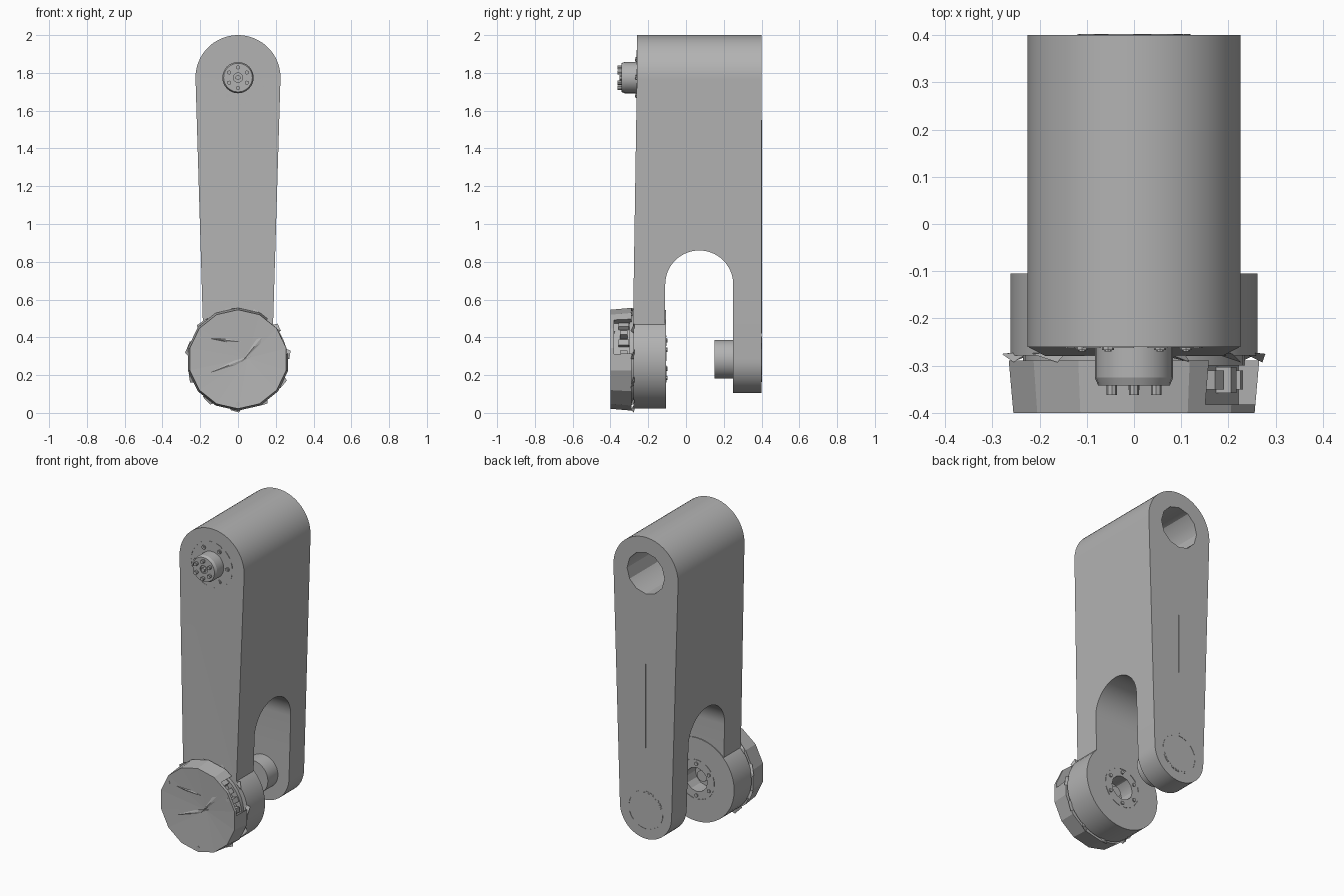
import bpy, bmesh, math, random
from mathutils import Matrix, Vector

random.seed(4)
if "Cube" in bpy.data.objects:
    bpy.data.objects.remove(bpy.data.objects["Cube"], do_unlink=True)

GREY = bpy.data.materials.new("plain grey")
GREY.use_nodes = True
TONE = (0.45, 0.45, 0.45, 1)
GREY.diffuse_color = TONE
GREY.node_tree.nodes["Principled BSDF"].inputs["Base Color"].default_value = TONE

TOP_Z, LOW_Z = 1.775, 0.284   # the two joint axes


def finish(name, bm):
    """Turn a bmesh into a grey object."""
    bmesh.ops.recalc_face_normals(bm, faces=bm.faces)
    mesh = bpy.data.meshes.new(name)
    bm.to_mesh(mesh)
    bm.free()
    obj = bpy.data.objects.new(name, mesh)
    bpy.context.collection.objects.link(obj)
    mesh.materials.append(GREY)
    return obj


def prism(points, push):
    """Extrude a closed 3D outline along a vector."""
    bm = bmesh.new()
    face = bm.faces.new([bm.verts.new(p) for p in points])
    new = bmesh.ops.extrude_face_region(bm, geom=[face])["geom"]
    bmesh.ops.translate(bm, vec=push, verts=[v for v in new if isinstance(v, bmesh.types.BMVert)])
    return bm


def arc(r, a0, a1, n):
    step = math.radians(a1 - a0) / n
    return [(r * math.cos(math.radians(a0) + i * step),
             r * math.sin(math.radians(a0) + i * step)) for i in range(n + 1)]


def disc(name, x, z, r, y0, y1, n=32, r_front=None):
    """Cylinder along y; y0 is its front end."""
    bm = bmesh.new()
    turn = Matrix.Translation((x, (y0 + y1) / 2, z)) @ Matrix.Rotation(math.pi / 2, 4, 'X')
    bmesh.ops.create_cone(bm, cap_ends=True, segments=n, radius1=r,
                          radius2=r_front or r, depth=y1 - y0, matrix=turn)
    return finish(name, bm)


def cut(obj, cutter):
    mod = obj.modifiers.new("cut", 'BOOLEAN')
    mod.operation, mod.solver, mod.object = 'DIFFERENCE', 'EXACT', cutter
    bpy.context.view_layer.objects.active = obj
    bpy.ops.object.modifier_apply(modifier=mod.name)
    bpy.data.objects.remove(cutter, do_unlink=True)


def smooth(obj, angle=30):
    bpy.ops.object.select_all(action='DESELECT')
    obj.select_set(True)
    bpy.context.view_layer.objects.active = obj
    bpy.ops.object.shade_smooth_by_angle(angle=math.radians(angle))


def bolts(name, z, ring, r, y0, y1, count=6, turn=0):
    for i in range(count):
        a = math.radians(turn + i * 360 / count)
        disc(f"{name}_{i + 1}", ring * math.cos(a), z + ring * math.sin(a), r, y0, y1, 8)


def dashes(name, z, r, y0, y1, count):
    """Broken ring of thin arc plates."""
    for i in range(count):
        a = i * 360 / count
        pts = arc(r, a, a + 220 / count, 3) + arc(r - 0.004, a + 220 / count, a, 3)
        finish(f"{name}_{i + 1}", prism([(x, y0, z + h) for x, h in pts], (0, y1 - y0, 0)))


# Tapered arm body, its front face leaning out toward the bottom
outline = [(x, TOP_Z + z) for x, z in arc(0.225, 0, 180, 32)]
outline += [(x, LOW_Z + z) for x, z in arc(0.18, 180, 360, 24)]
bm = prism([(x, -0.26, z) for x, z in outline], (0, 0.66, 0))
for level in (TOP_Z - 0.01, 0.5):
    bmesh.ops.bisect_plane(bm, geom=bm.verts[:] + bm.edges[:] + bm.faces[:],
                           plane_co=(0, 0, level), plane_no=(0, 0, 1))
for v in bm.verts:
    if v.co.y < 0:
        v.co.y -= 0.02 * min(1, max(0, (TOP_Z - 0.01 - v.co.z) / 1.265))
body = finish("arm_body", bm)

# Fork slot, top rear bore and clearance for the motor drum
slot = [(0.07 + y, 0.68 + z) for y, z in arc(0.18, 0, 180, 28)] + [(-0.11, -0.2), (0.25, -0.2)]
cut(body, finish("slot_cutter", prism([(-0.5, y, z) for y, z in slot], (1, 0, 0))))
cut(body, disc("bore_cutter", 0, TOP_Z, 0.13, -0.15, 0.5, 12))
cut(body, disc("drum_cutter", 0, LOW_Z, 0.25, -0.5, -0.1, 48))
smooth(body)

# Motor drum with a socket in its rear face
drum = disc("motor_drum", 0, LOW_Z, 0.262, -0.278, -0.105, 48)
cut(drum, disc("socket_cutter", 0, LOW_Z, 0.075, -0.2, 0, 12))
smooth(drum)
bolts("socket_bolt", LOW_Z, 0.1, 0.011, -0.12, -0.098, turn=30)
dashes("socket_ring", LOW_Z, 0.125, -0.11, -0.102, 9)
smooth(disc("socket_core", 0, LOW_Z, 0.035, -0.22, -0.16, 12))
smooth(disc("drum_neck", 0, LOW_Z, 0.235, -0.3, -0.27, 32))

# Faceted cap: low-sided, flared to the rear, with a shallow dented front
cap = disc("motor_cap", 0, LOW_Z, 0.272, -0.4, -0.289, 14, 0.262)
bm = bmesh.new()
bm.from_mesh(cap.data)
front = min(bm.faces, key=lambda f: f.calc_center_median().y)
hub = bmesh.ops.poke(bm, faces=[front])["verts"][0]
hub.co = (0.05, -0.386, 0.29)
bm.to_mesh(cap.data)
bm.free()

# Side opening in the cap with a connector inside
bm = bmesh.new()
bmesh.ops.create_cube(bm, size=1, matrix=Matrix.Translation((0, -0.335, LOW_Z))
                      @ Matrix.Rotation(math.radians(-30), 4, 'Y')
                      @ Matrix.Translation((0.255, 0, 0)) @ Matrix.Diagonal((0.12, 0.095, 0.21, 1)))
cut(cap, finish("opening_cutter", bm))
for i in range(4):
    a = math.radians(8 + i * 15)
    bm = bmesh.new()
    bmesh.ops.create_cube(bm, size=1, matrix=Matrix.Translation((0, -0.33, LOW_Z))
                          @ Matrix.Rotation(-a, 4, 'Y') @ Matrix.Translation((0.21, 0, 0))
                          @ Matrix.Diagonal((0.04, 0.04 + 0.015 * (i % 2), 0.03, 1)))
    finish(f"connector_block_{i + 1}", bm)

# Jagged rim pieces between the drum and the cap
for i in range(11):
    a = math.tau * i / 11 - math.pi / 2
    spread = random.uniform(0.12, 0.24)
    pts = [(0.235, -spread, -0.27), (0.235, spread, -0.27),
           (0.282, 0.02, -0.275), (0.272, -spread, -0.293)]
    bm = bmesh.new()
    for r, da, y in pts:
        bm.verts.new((r * math.cos(a + da), y, LOW_Z + r * math.sin(a + da)))
    bmesh.ops.convex_hull(bm, input=bm.verts)
    finish(f"rim_piece_{i + 1}", bm)

# Folded ridges on the cap face
for i, (a, b, w) in enumerate([((-0.18, 0.2), (0.07, 0.3), 0.012), ((0.02, 0.27), (0.15, 0.43), 0.015),
                               ((-0.2, 0.4), (0.02, 0.375), 0.008)]):
    start, end = Vector((a[0], -0.395, a[1])), Vector((b[0], -0.392, b[1]))
    side = Vector((a[1] - b[1], 0, b[0] - a[0])).normalized() * w
    bm = bmesh.new()
    for p in (start, end, (start + end * 2) / 3 + side, (start + end * 2) / 3 - side,
              end + Vector((0, 0.015, 0)), (start + end) / 2 + Vector((0, -0.005, 0))):
        bm.verts.new(p)
    bmesh.ops.convex_hull(bm, input=bm.verts)
    finish(f"cap_fold_{i + 1}", bm)
bolts("cap_bolt", LOW_Z, 0.238, 0.012, -0.4, -0.385, 3, 150)

# Front output hub with its screws
hub = disc("output_hub", 0, TOP_Z, 0.083, -0.325, -0.255, 24)
smooth(hub)
lip = disc("hub_lip", 0, TOP_Z, 0.083, -0.342, -0.325, 24, 0.076)
cut(lip, disc("lip_cutter", 0, TOP_Z, 0.025, -0.5, -0.334, 12))
smooth(lip)
bolts("hub_screw", TOP_Z, 0.054, 0.011, -0.362, -0.335, turn=30)
disc("hub_center_screw", 0, TOP_Z, 0.014, -0.352, -0.33, 6)
bolts("front_screw", TOP_Z, 0.11, 0.013, -0.267, -0.255)
bolts("front_screw_head", TOP_Z, 0.11, 0.007, -0.27, -0.26)
dashes("front_ring", TOP_Z, 0.145, -0.263, -0.257, 12)

# Idler pin between the fork legs and its rear cover
smooth(disc("idler_pin", 0, LOW_Z, 0.103, 0.15, 0.255, 32))
dashes("rear_cover_ring", LOW_Z, 0.12, 0.398, 0.402, 8)
disc("rear_cover", 0, LOW_Z, 0.112, 0.395, 0.401, 14)

# Long seam on the rear face
seam = [(-0.002, 0.42), (0.006, 0.42), (0.001, 1.55)]
finish("rear_seam", prism([(x, 0.398, z) for x, z in seam], (0, 0.004, 0)))
